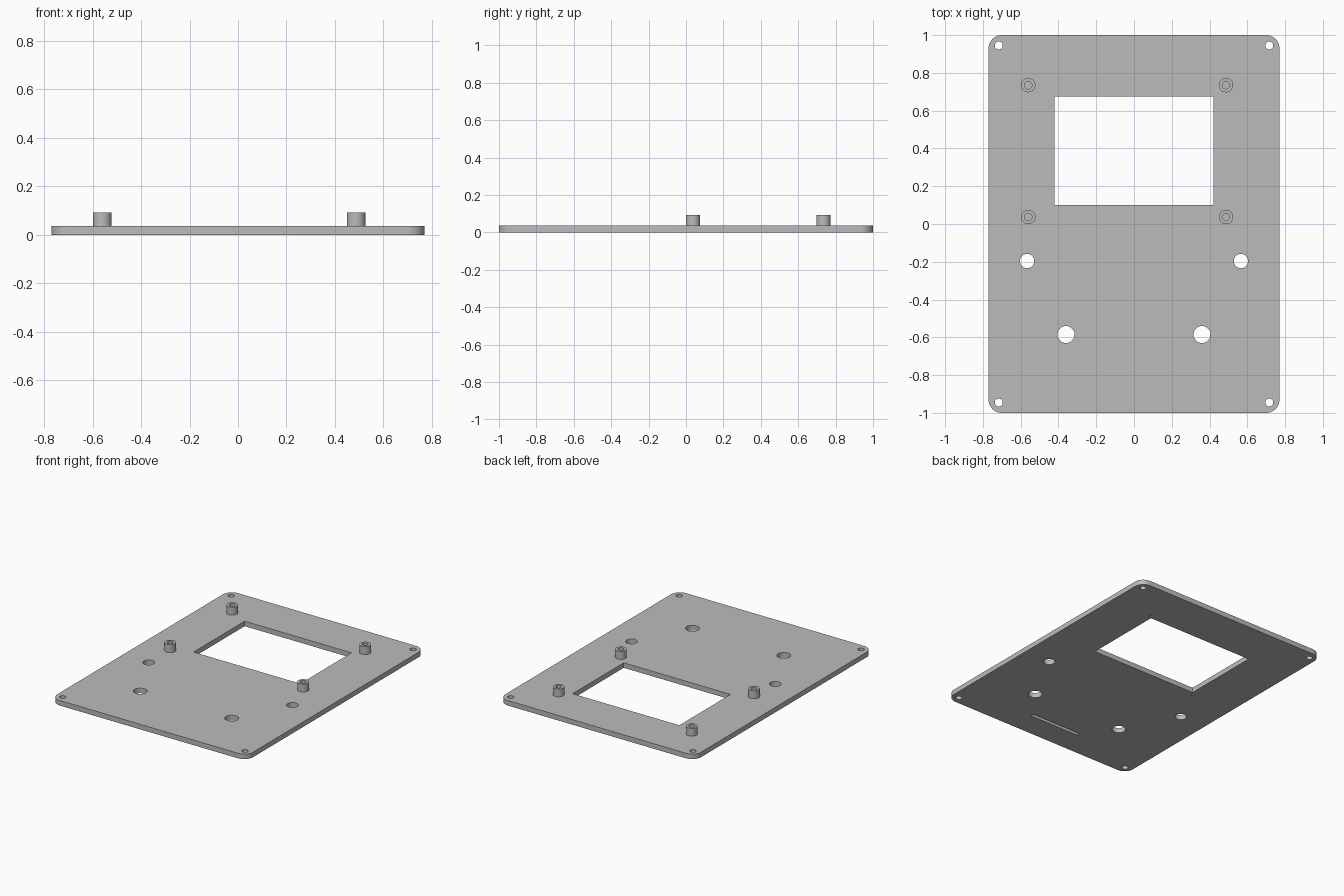
import bpy, bmesh, math
from mathutils import Matrix

if "Cube" in bpy.data.objects:
    bpy.data.objects.remove(bpy.data.objects["Cube"])

THICK, TOP = 0.036, 0.092
HALF_X, HALF_Y, CORNER = 0.77, 1.0, 0.07

grey = bpy.data.materials.new("plain grey")
grey.use_nodes = True
grey.diffuse_color = (0.5, 0.5, 0.5, 1)
grey.node_tree.nodes["Principled BSDF"].inputs["Base Color"].default_value = (0.5, 0.5, 0.5, 1)


def finish(bm, name):
    bmesh.ops.recalc_face_normals(bm, faces=bm.faces)
    mesh = bpy.data.meshes.new(name)
    bm.to_mesh(mesh)
    bm.free()
    mesh.materials.append(grey)
    ob = bpy.data.objects.new(name, mesh)
    bpy.context.collection.objects.link(ob)
    return ob


def select_only(ob):
    bpy.ops.object.select_all(action='DESELECT')
    ob.select_set(True)
    bpy.context.view_layer.objects.active = ob


def add_box(bm, x0, x1, y0, y1, z0, z1):
    m = Matrix.Translation(((x0 + x1) / 2, (y0 + y1) / 2, (z0 + z1) / 2))
    m = m @ Matrix.Diagonal((x1 - x0, y1 - y0, z1 - z0, 1))
    return bmesh.ops.create_cube(bm, size=1, matrix=m)["verts"]


def add_drill(bm, x, y, r, z0=-0.1, z1=0.1):
    bmesh.ops.create_cone(bm, cap_ends=True, segments=32, radius1=r, radius2=r,
                          depth=z1 - z0, matrix=Matrix.Translation((x, y, (z0 + z1) / 2)))


# Plate with rounded corners
bm = bmesh.new()
add_box(bm, -HALF_X, HALF_X, -HALF_Y, HALF_Y, 0, THICK)
upright = [e for e in bm.edges if abs(e.verts[0].co.z - e.verts[1].co.z) > 0.01]
bmesh.ops.bevel(bm, geom=upright, offset=CORNER, segments=10, profile=0.5, affect='EDGES')
plate = finish(bm, "plate")

# Cutters: window, round holes, blind slot and pilot marks underneath
bm = bmesh.new()
add_box(bm, -0.42, 0.42, 0.10, 0.675, -0.1, 0.1)
add_box(bm, -0.2, 0.2, -0.82, -0.795, -0.1, 0.02)
for s in (-1, 1):
    add_drill(bm, s * 0.36, -0.585, 0.045)
    add_drill(bm, s * 0.566, -0.196, 0.038)
    for t in (-1, 1):
        add_drill(bm, s * 0.716, t * 0.945, 0.021)
add_drill(bm, 0.437, 0.69, 0.008, -0.1, 0.012)
add_drill(bm, -0.44, 0.08, 0.008, -0.1, 0.012)
cutter = finish(bm, "plate_cutter")
cutter.hide_render = True

mod = plate.modifiers.new("openings", 'BOOLEAN')
mod.operation = 'DIFFERENCE'
mod.solver = 'EXACT'
mod.object = cutter
select_only(plate)
bpy.ops.object.modifier_apply(modifier=mod.name)
bpy.data.objects.remove(cutter)
bpy.ops.object.shade_smooth_by_angle()

# Hollow standoffs around the window: lathed wall profile
profile = [(0.038, THICK), (0.038, TOP), (0.02, TOP), (0.02, THICK)]
for side, x in (("right", -0.56), ("left", 0.487)):
    for end, y in (("back", 0.735), ("front", 0.037)):
        bm = bmesh.new()
        vs = [bm.verts.new((r, 0, z)) for r, z in profile]
        es = [bm.edges.new((vs[i], vs[(i + 1) % 4])) for i in range(4)]
        bmesh.ops.spin(bm, geom=vs + es, cent=(0, 0, 0), axis=(0, 0, 1),
                       angle=math.tau, steps=32, use_merge=True)
        bmesh.ops.remove_doubles(bm, verts=bm.verts, dist=0.0001)
        ob = finish(bm, f"standoff_{end}_{side}")
        ob.location = (x, y, 0)
        select_only(ob)
        bpy.ops.object.shade_smooth_by_angle()
